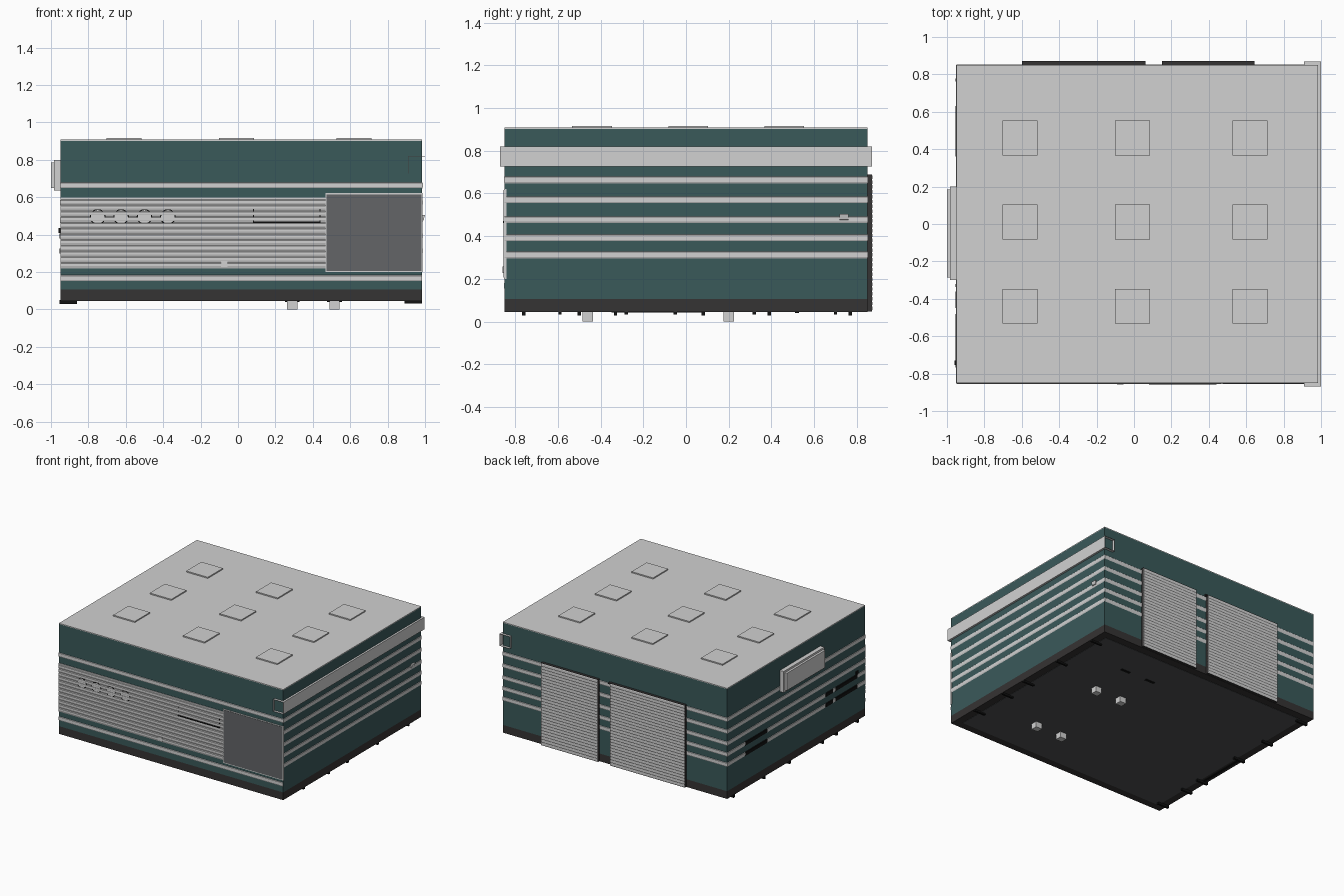
import bpy, bmesh, math
from mathutils import Vector

if "Cube" in bpy.data.objects:
    bpy.data.objects.remove(bpy.data.objects["Cube"], do_unlink=True)


def material(name, r, g, b):
    m = bpy.data.materials.new(name)
    m.use_nodes = True
    m.diffuse_color = (r, g, b, 1)
    bsdf = m.node_tree.nodes["Principled BSDF"]
    bsdf.inputs["Base Color"].default_value = (r, g, b, 1)
    bsdf.inputs["Roughness"].default_value = 0.8
    return m


TEAL = material("teal cladding", 0.042, 0.1, 0.102)
LIGHT = material("light grey", 0.64, 0.64, 0.64)
GREY = material("gate grey", 0.125, 0.13, 0.137)
DARK = material("plinth charcoal", 0.036, 0.033, 0.033)
FLOOR = material("floor charcoal", 0.08, 0.083, 0.088)
BLACK = material("black", 0.006, 0.006, 0.006)

X0, X1, Y = -0.95, 0.985, 0.85
# Each wall: direction along it, outward direction, distance from the origin
WALLS = {
    "front": (Vector((1, 0, 0)), Vector((0, -1, 0)), Y),
    "right": (Vector((0, 1, 0)), Vector((1, 0, 0)), X1),
    "back": (Vector((1, 0, 0)), Vector((0, 1, 0)), Y),
    "left": (Vector((0, 1, 0)), Vector((-1, 0, 0)), -X0),
}


def finish(name, bm, mat):
    bmesh.ops.recalc_face_normals(bm, faces=bm.faces)
    me = bpy.data.meshes.new(name)
    bm.to_mesh(me)
    bm.free()
    me.materials.append(mat)
    ob = bpy.data.objects.new(name, me)
    bpy.context.collection.objects.link(ob)


def box(name, x, y, z, mat):
    bm = bmesh.new()
    bmesh.ops.create_cube(bm, size=1)
    for v in bm.verts:
        v.co = [r[0] + (c + 0.5) * (r[1] - r[0]) for c, r in zip(v.co, (x, y, z))]
    finish(name, bm, mat)


def extrusion(name, wall, u0, u1, profile, mat):
    """Sweep a closed (depth, height) profile along a wall."""
    along, out, dist = WALLS[wall]
    bm = bmesh.new()
    ends = [[bm.verts.new(along * u + out * (dist + d) + Vector((0, 0, z)))
             for d, z in profile] for u in (u0, u1)]
    n = len(profile)
    for i in range(n):
        j = (i + 1) % n
        bm.faces.new((ends[0][i], ends[0][j], ends[1][j], ends[1][i]))
    for e in ends:
        bm.faces.new(e)
    finish(name, bm, mat)


def plate(name, wall, u0, u1, z0, z1, d0, d1, mat):
    extrusion(name, wall, u0, u1, [(d0, z0), (d1, z0), (d1, z1), (d0, z1)], mat)


def rib(name, wall, u0, u1, z, mat=LIGHT, depth=0.003):
    prof = [(-0.002, z - 0.02), (depth, z - 0.009), (depth, z + 0.013), (-0.002, z + 0.018)]
    extrusion(name, wall, u0, u1, prof, mat)


def slats(name, wall, u0, u1, z0, z1, count, base, crest, slope):
    """Shutter with repeated sloping slats."""
    h = (z1 - z0) / count
    prof = [(base - 0.004, z0)]
    for i in range(count):
        z = z0 + i * h
        prof += [(base, z), (crest, z + h * slope), (crest, z + h * 0.85)]
    prof += [(base, z1), (base - 0.004, z1)]
    extrusion(name, wall, u0, u1, prof, LIGHT)


def disc(name, x, z, radius, depth, mat):
    bm = bmesh.new()
    bmesh.ops.create_cone(bm, cap_ends=True, segments=20, radius1=radius,
                          radius2=radius, depth=depth)
    for v in bm.verts:
        v.co = (x + v.co.x, -Y - depth / 2 + v.co.z, z + v.co.y)
    finish(name, bm, mat)


# Main volume, roof and plinth
box("wall_body", (X0, X1), (-Y, Y), (0.106, 0.902), TEAL)
box("roof", (X0, X1), (-Y, Y), (0.902, 0.908), LIGHT)
box("plinth", (X0, X1), (-Y, Y), (0.046, 0.106), DARK)
box("floor", (X0 + 0.06, X1 - 0.06), (-Y + 0.06, Y - 0.06), (0.044, 0.06), FLOOR)

# Skylights
for x in (-0.61, -0.008, 0.62):
    for y in (-0.44, 0.01, 0.46):
        box("skylight", (x - 0.093, x + 0.093), (y - 0.093, y + 0.093), (0.9, 0.917), LIGHT)

# Horizontal ribs
for wall, u0, u1 in (("right", -Y, Y), ("back", X0, X1), ("left", -Y, Y)):
    for z in (0.312, 0.392, 0.477, 0.57, 0.663):
        rib(wall + "_rib", wall, u0, u1, z)
for z in (0.167, 0.664):
    rib("front_rib", "front", X0, X1, z)

# Front shutter with vents and window behind the slats
slats("front_slats", "front", X0, 0.468, 0.22, 0.588, 12, 0.001, 0.005, 0.4)
plate("front_slat_cap", "front", X0, 0.468, 0.588, 0.6, 0, 0.005, LIGHT)
plate("front_slot", "front", 0.08, 0.44, 0.462, 0.47, 0, 0.007, BLACK)
for x in (0.08, 0.435):
    plate("front_window_jamb", "front", x, x + 0.005, 0.47, 0.55, 0, 0.004, BLACK)
for x in (-0.75, -0.625, -0.5, -0.375):
    disc("vent_rim", x, 0.495, 0.042, 0.0038, BLACK)
    disc("vent_cover", x, 0.495, 0.036, 0.0042, LIGHT)
plate("front_lamp", "front", -0.09, -0.055, 0.228, 0.258, 0, 0.009, LIGHT)

# Grey gate with a light frame that returns round the corner
plate("gate_frame", "front", 0.468, X1, 0.2, 0.622, 0, 0.003, LIGHT)
plate("gate_panel", "front", 0.473, X1 - 0.003, 0.206, 0.616, 0, 0.005, GREY)
plate("gate_corner_trim", "right", -Y, -Y + 0.01, 0.2, 0.622, 0, 0.002, LIGHT)

# Rear roller doors with dark boxes behind
for u0, u1, face_end in ((-0.6, 0.062, 0.045), (0.15, 0.643, 0.643)):
    plate("roller_door_box", "back", u0, face_end, 0.048, 0.689, 0, 0.02, DARK)
    plate("roller_door_header", "back", u0, u1, 0.68, 0.69, 0, 0.021, DARK)
    slats("roller_door", "back", u0 + 0.002, face_end - 0.002, 0.05, 0.687, 28, 0.021, 0.0225, 0.2)

# Long sign band on the right wall: open sleeve of thin sheets
box("band_face", (0.999, 1.0), (-0.87, 0.87), (0.726, 0.82), LIGHT)
for z in (0.726, 0.819):
    box("band_edge", (0.91, 1.0), (-0.87, 0.87), (z, z + 0.001), LIGHT)
for y in (-0.87, Y):
    box("band_end_lip", (0.91, 0.911), (y, y + 0.02), (0.726, 0.82), LIGHT)

# Stepped sign box on the left wall
plate("sign_box", "left", -0.3, 0.2, 0.635, 0.8, 0, 0.033, LIGHT)
plate("sign_front", "left", -0.285, 0.185, 0.65, 0.785, 0.03, 0.05, LIGHT)

# Dark window louvres that replace stretches of the left ribs
for u0, u1 in ((0.36, 0.63), (-0.45, -0.36), (-0.75, -0.48)):
    for z in (0.312, 0.392):
        rib("left_louvre", "left", u0, u1, z, BLACK, 0.005)
plate("left_bracket", "left", -0.755, -0.73, 0.41, 0.435, 0, 0.01, BLACK)

# Right wall lamp
extrusion("right_lamp", "right", 0.72, 0.76,
          [(0, 0.475), (0.008, 0.478), (0.014, 0.505), (0, 0.505)], LIGHT)

# Feet and fixtures underneath
for x in (0.29, 0.515):
    for y in (-0.46, 0.2):
        box("foot", (x - 0.027, x + 0.027), (y - 0.025, y + 0.025), (0, 0.05), LIGHT)
    box("floor_hatch", (x - 0.04, x + 0.04), (0.51, 0.53), (0.04, 0.05), BLACK)
for y in (-0.59, -0.28, -0.05, 0.32, 0.7):
    box("right_peg", (0.89, 0.985), (y - 0.008, y + 0.008), (0.032, 0.05), BLACK)
for y in (-0.76, -0.5, -0.33, 0.08, 0.39, 0.77):
    box("left_peg", (-0.955, -0.86), (y - 0.008, y + 0.008), (0.028, 0.05), BLACK)
box("left_floor_rail", (-0.93, -0.91), (-0.35, 0.08), (0.042, 0.05), BLACK)
